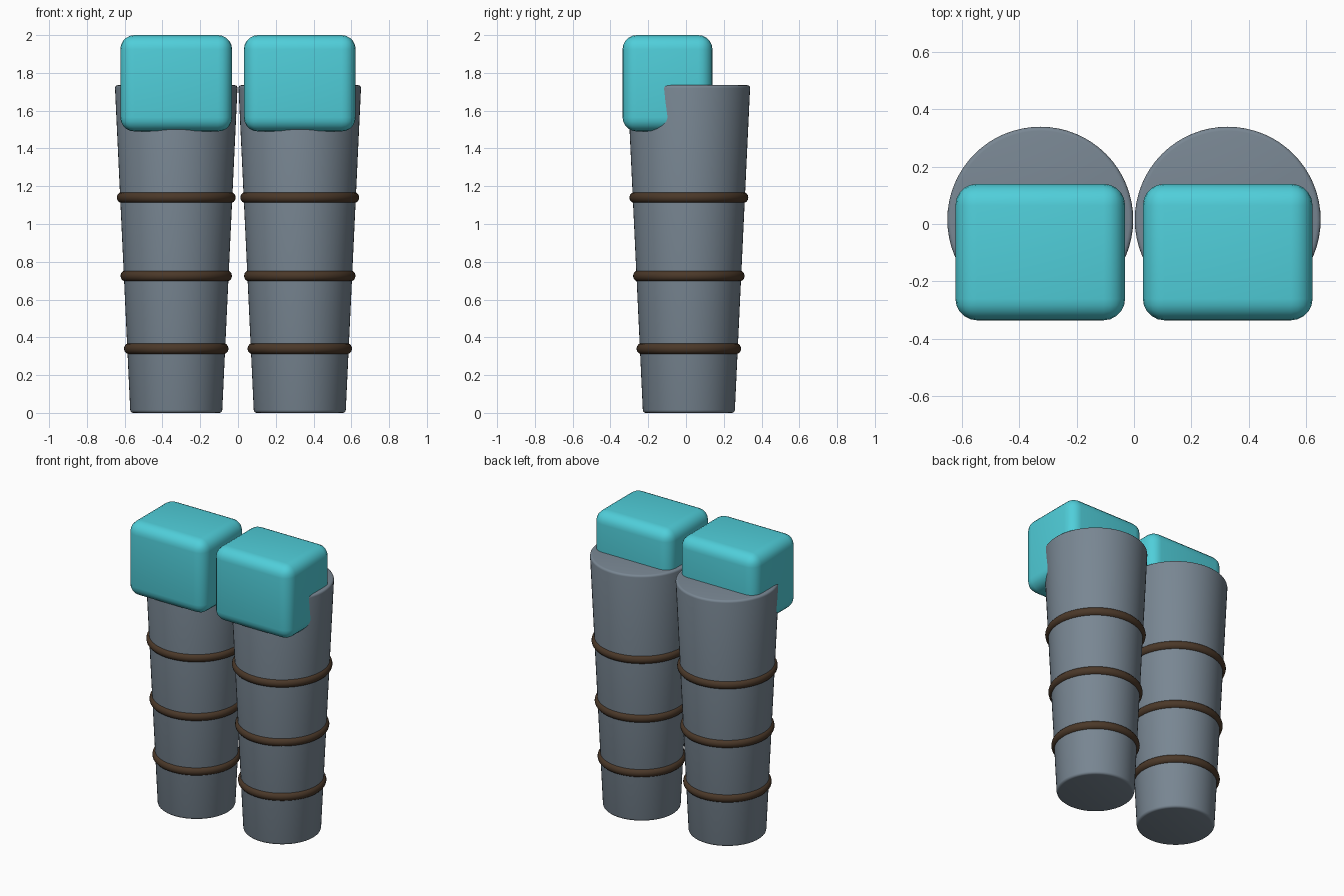
import bpy
import math

if "Cube" in bpy.data.objects:
    bpy.data.objects.remove(bpy.data.objects["Cube"])

LEG_X, LEG_Y = 0.327, 0.015
R_BOTTOM, R_TOP, HEIGHT = 0.243, 0.325, 1.735


def material(name, color):
    m = bpy.data.materials.new(name)
    m.diffuse_color = color
    m.use_nodes = True
    m.node_tree.nodes["Principled BSDF"].inputs["Base Color"].default_value = m.diffuse_color
    return m


teal = material("teal", (0.08, 0.62, 0.70, 1))
brown = material("brown", (0.07, 0.04, 0.022, 1))
slate = material("slate", (0.19, 0.24, 0.29, 1))


def finish(name, mat, bevel=0.0, segments=3):
    ob = bpy.context.object
    ob.name = name
    ob.data.materials.append(mat)
    if bevel:
        mod = ob.modifiers.new("bevel", "BEVEL")
        mod.width = bevel
        mod.segments = segments
        mod.limit_method = 'ANGLE'
        mod.angle_limit = math.radians(40)
        bpy.ops.object.modifier_apply(modifier=mod.name)
    bpy.ops.object.shade_smooth_by_angle(angle=math.radians(35))
    return ob


for side, s in (("left", -1), ("right", 1)):
    x = s * LEG_X

    # Tapered leg
    bpy.ops.mesh.primitive_cone_add(vertices=64, radius1=R_BOTTOM, radius2=R_TOP,
                                    depth=HEIGHT, location=(x, LEG_Y, HEIGHT / 2))
    finish(side + "_leg", slate, 0.015)

    # Straps wrapped round the leg
    for i, z in enumerate((0.34, 0.725, 1.14)):
        r = R_BOTTOM + (R_TOP - R_BOTTOM) * z / HEIGHT
        bpy.ops.mesh.primitive_torus_add(major_segments=64, minor_segments=14,
                                         major_radius=r - 0.012, minor_radius=0.03,
                                         location=(x, LEG_Y, z))
        finish(f"{side}_strap_{i + 1}", brown)

    # Rounded block on top
    bpy.ops.mesh.primitive_cube_add(size=1, location=(x, -0.098, 1.745))
    bpy.context.object.scale = (0.592, 0.476, 0.51)
    bpy.ops.object.transform_apply(location=False, rotation=False, scale=True)
    finish(side + "_block", teal, 0.075, 5)
